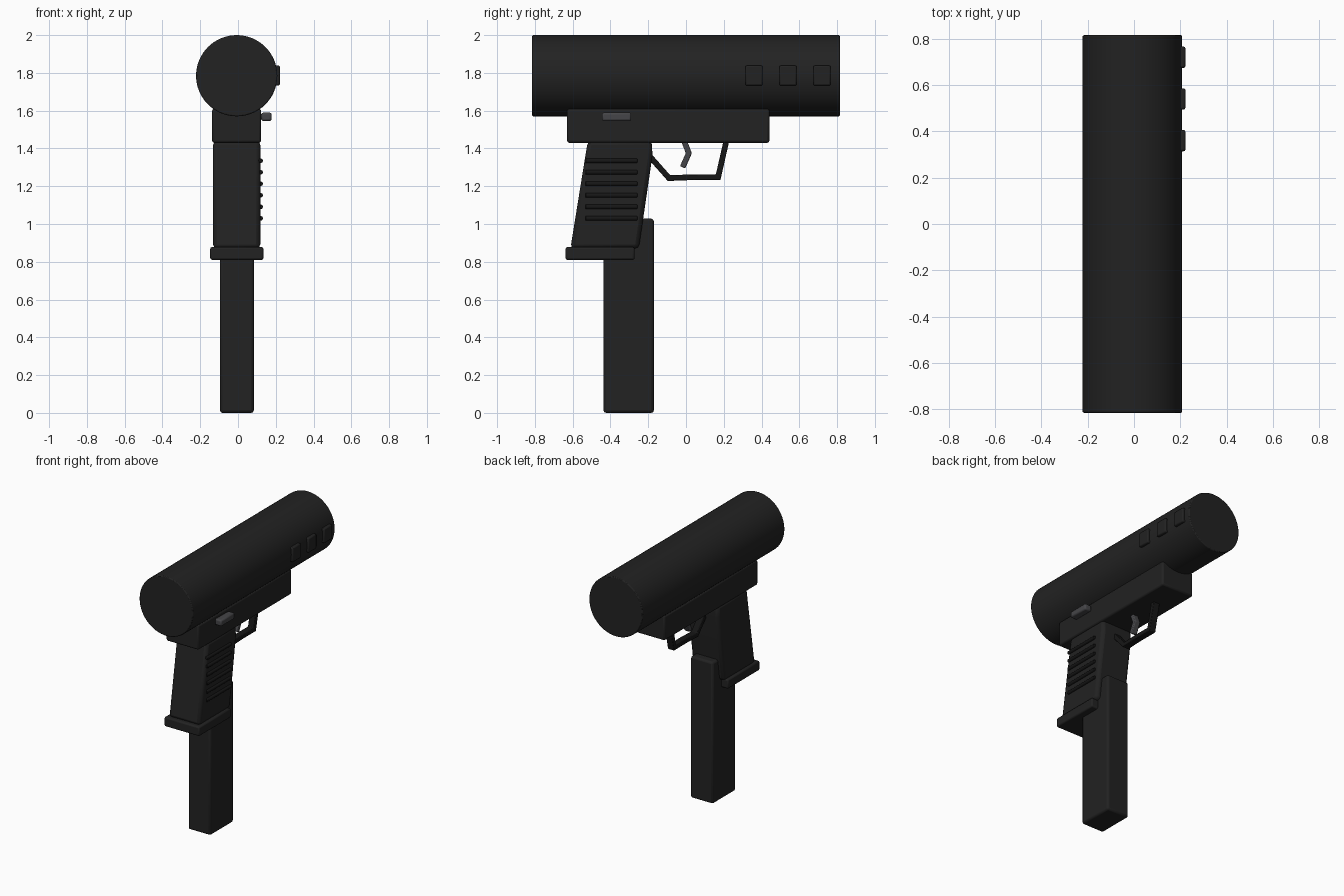
import bpy, bmesh, math
from mathutils import Vector, Matrix

cube = bpy.data.objects.get("Cube")
if cube:
    bpy.data.objects.remove(cube, do_unlink=True)


def material(name, rgb):
    m = bpy.data.materials.new(name)
    m.use_nodes = True
    m.diffuse_color = (*rgb, 1)
    m.node_tree.nodes["Principled BSDF"].inputs["Base Color"].default_value = (*rgb, 1)
    return m


BLACK = material("matte black", (0.016, 0.016, 0.016))
DARK = material("deep black", (0.008, 0.008, 0.008))
GREY = material("dark grey metal", (0.06, 0.06, 0.065))
MID = -0.007  # centre plane of the body


def finish(name, bm, mat, bevel=0.0, segments=2):
    bmesh.ops.recalc_face_normals(bm, faces=bm.faces)
    mesh = bpy.data.meshes.new(name)
    bm.to_mesh(mesh)
    bm.free()
    mesh.materials.append(mat)
    ob = bpy.data.objects.new(name, mesh)
    bpy.context.collection.objects.link(ob)
    if bevel:
        mod = ob.modifiers.new("rounded edges", "BEVEL")
        mod.width = bevel
        mod.segments = segments
        mod.limit_method = "ANGLE"
    bpy.ops.object.select_all(action="DESELECT")
    ob.select_set(True)
    bpy.context.view_layer.objects.active = ob
    bpy.ops.object.shade_smooth_by_angle(angle=math.radians(35))
    return ob


def box(name, x, y, z, mat, bevel):
    """Box from (min, max) pairs along each axis."""
    return extrude(name, [(y[0], z[0]), (y[1], z[0]), (y[1], z[1]), (y[0], z[1])],
                   x, mat, bevel)


def extrude(name, outline, x, mat, bevel):
    """Side outline of (y, z) points extruded across x."""
    bm = bmesh.new()
    face = bm.faces.new([bm.verts.new((x[0], y, z)) for y, z in outline])
    ext = bmesh.ops.extrude_face_region(bm, geom=[face])
    moved = [v for v in ext["geom"] if isinstance(v, bmesh.types.BMVert)]
    bmesh.ops.translate(bm, verts=moved, vec=(x[1] - x[0], 0, 0))
    return finish(name, bm, mat, bevel)


def cylinder(name, centre, radius, length, axis, mat, bevel, sides):
    bm = bmesh.new()
    turn = Matrix.Rotation(math.pi / 2, 4, axis)
    bmesh.ops.create_cone(bm, cap_ends=True, segments=sides, radius1=radius,
                          radius2=radius, depth=length,
                          matrix=Matrix.Translation(centre) @ turn)
    return finish(name, bm, mat, bevel)


def strip(name, path, width, x, mat, bevel):
    """Bent bar following a (y, z) path, mitred at its corners."""
    pts = [Vector(p) for p in path]
    near, far = [], []
    for i, p in enumerate(pts):
        a = (p - pts[i - 1]).normalized() if i else (pts[1] - p).normalized()
        b = (pts[i + 1] - p).normalized() if i < len(pts) - 1 else a
        t = (a + b).normalized()
        n = Vector((-t.y, t.x)) * (width / 2 / max(t.dot(a), 0.5))
        near.append(p + n)
        far.append(p - n)
    return extrude(name, near + far[::-1], x, mat, bevel)


# Barrel housing with rounded rims
cylinder("barrel", (MID, 0, 1.785), 0.215, 1.63, "X", BLACK, 0.006, 64)

# Three square buttons on the left of the barrel
for i in range(3):
    y = 0.36 + 0.18 * i
    box(f"barrel_button_{i + 1}", (0.17, 0.222), (y - 0.046, y + 0.046),
        (1.733, 1.839), BLACK, 0.008)

# Receiver block under the barrel
box("receiver", (-0.137, 0.123), (-0.63, 0.442), (1.43, 1.61), BLACK, 0.012)

# Selector lever and its pin
box("selector_lever", (0.124, 0.178), (-0.445, -0.29), (1.545, 1.59), GREY, 0.01)
cylinder("selector_pin", (0.12, -0.37, 1.567), 0.015, 0.05, "Y", GREY, 0, 16)

# Slanted grip with ribs on its left side
extrude("grip", [(-0.612, 0.87), (-0.25, 0.87), (-0.178, 1.36), (-0.18, 1.44),
                 (-0.52, 1.44)], (-0.132, 0.118), BLACK, 0.022)
for i in range(6):
    cylinder(f"grip_rib_{i + 1}", (0.12, -0.395, 1.03 + 0.061 * i), 0.012,
             0.275, "X", DARK, 0.004, 16)

# Grip foot and long magazine
box("grip_foot", (-0.147, 0.135), (-0.638, -0.272), (0.81, 0.878), BLACK, 0.01)
box("magazine", (-0.096, 0.084), (-0.437, -0.17), (0, 1.028), BLACK, 0.014)

# Trigger and guard
strip("trigger", [(-0.018, 1.46), (0.015, 1.375), (-0.018, 1.3)], 0.03,
      (MID - 0.022, MID + 0.022), GREY, 0.006)
strip("trigger_guard", [(-0.22, 1.39), (-0.09, 1.243), (0.04, 1.248), (0.17, 1.247),
                        (0.216, 1.45)], 0.03, (MID - 0.025, MID + 0.025), DARK, 0.004)
